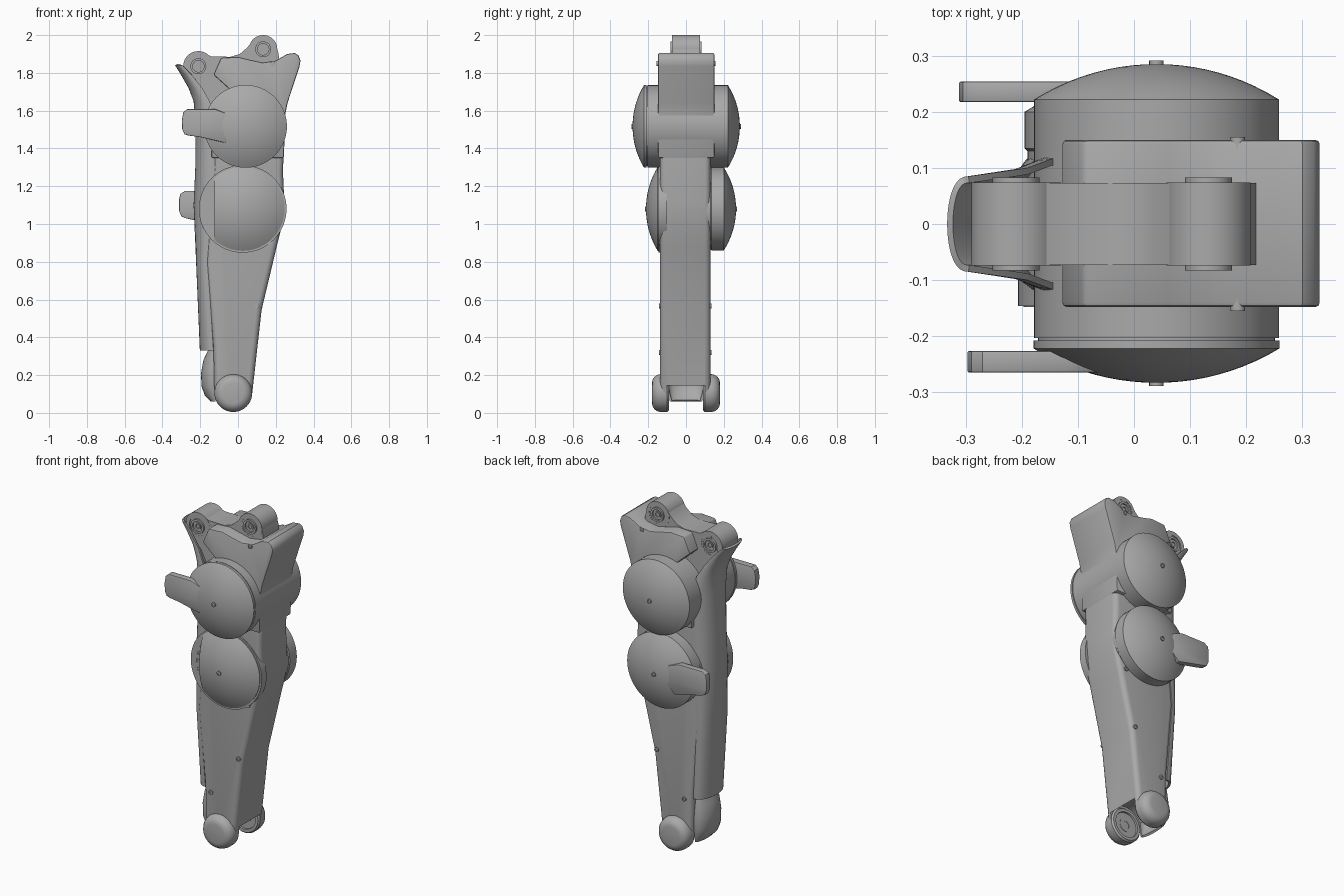
import bpy, bmesh, math
from mathutils import Vector

cube = bpy.data.objects.get("Cube")
if cube:
    bpy.data.objects.remove(cube, do_unlink=True)

grey = bpy.data.materials.new("plain grey")
grey.use_nodes = True
COLOUR = (0.4, 0.4, 0.4, 1)
grey.diffuse_color = COLOUR
grey.node_tree.nodes["Principled BSDF"].inputs["Base Color"].default_value = COLOUR


def make(name, bm):
    bmesh.ops.recalc_face_normals(bm, faces=bm.faces)
    mesh = bpy.data.meshes.new(name)
    bm.to_mesh(mesh)
    bm.free()
    mesh.materials.append(grey)
    ob = bpy.data.objects.new(name, mesh)
    bpy.context.collection.objects.link(ob)
    return ob


def finish(ob, bevel=0, segments=3, cutter=None, solidify=0):
    """Apply modifiers, then smooth while keeping sharp edges."""
    if solidify:
        m = ob.modifiers.new("thickness", "SOLIDIFY")
        m.thickness = solidify
        m.offset = -1
    if bevel:
        m = ob.modifiers.new("rounding", "BEVEL")
        m.width, m.segments = bevel, segments
        m.limit_method, m.angle_limit = "ANGLE", math.radians(50)
    if cutter:
        m = ob.modifiers.new("cut", "BOOLEAN")
        m.operation, m.object, m.solver = "DIFFERENCE", cutter, "EXACT"
    bpy.ops.object.select_all(action="DESELECT")
    ob.select_set(True)
    bpy.context.view_layer.objects.active = ob
    if ob.modifiers:
        bpy.ops.object.convert(target="MESH")
    bpy.ops.object.shade_smooth_by_angle(angle=math.radians(35))
    if cutter:
        bpy.data.objects.remove(cutter, do_unlink=True)
    return ob


def prism(name, outline, y0, y1):
    """Extrude an (x, z) outline along y."""
    bm = bmesh.new()
    face = bm.faces.new([bm.verts.new((x, y0, z)) for x, z in outline])
    ext = bmesh.ops.extrude_face_region(bm, geom=[face])
    moved = [v for v in ext["geom"] if isinstance(v, bmesh.types.BMVert)]
    bmesh.ops.translate(bm, verts=moved, vec=(0, y1 - y0, 0))
    return make(name, bm)


def lathe(name, x, z, profile, steps=64):
    """Spin an (r, y) profile about an axis along y."""
    bm = bmesh.new()
    vs = [bm.verts.new((x + r, y, z)) for r, y in profile]
    es = [bm.edges.new(pair) for pair in zip(vs, vs[1:])]
    bmesh.ops.spin(bm, geom=vs + es, cent=(x, 0, z), axis=(0, 1, 0),
                   angle=math.tau, steps=steps)
    bmesh.ops.remove_doubles(bm, verts=bm.verts, dist=1e-5)
    return make(name, bm)


def cap(r, y, h, n=10):
    """Profile of a shallow spherical cap, from its rim to its pole."""
    big = (r * r + h * h) / (2 * abs(h))
    radii = [r * (1 - i / n) for i in range(n + 1)]
    s = math.copysign(1, h)
    return [(q, y + s * (math.sqrt(big * big - q * q) - big + abs(h))) for q in radii]


def arc(cx, cz, r, a0, a1, n=12):
    angles = [math.radians(a0 + (a1 - a0) * i / n) for i in range(n + 1)]
    return [(cx + r * math.cos(a), cz + r * math.sin(a)) for a in angles]


def shell(name, rows, thickness):
    """Loft U-shaped sections given as (z, outer x, edge x, half width)."""
    bm = bmesh.new()
    n = 20
    rings = []
    for z, outer, edge, w in rows:
        ring = []
        for i in range(n + 1):
            a = math.pi * (i / n - 0.5)
            depth = (outer - edge) * math.cos(a) ** 0.8 if 0 < i < n else 0
            ring.append(bm.verts.new((edge + depth, w * math.sin(a), z)))
        rings.append(ring)
    for a, b in zip(rings, rings[1:]):
        for i in range(n):
            bm.faces.new((a[i], a[i + 1], b[i + 1], b[i]))
    ob = make(name, bm)
    # point the open sheet outwards, towards -x
    if sum(p.normal.x * p.area for p in ob.data.polygons) > 0:
        ob.data.flip_normals()
    return finish(ob, solidify=thickness)


# tapering main limb, hollowed between the two ankle prongs
FOOT = (-0.025, 0.105)
limb = prism("lower_limb", [
    (0.125, 0.545), (0.205, 0.88), (0.235, 1.0), (0.245, 1.12), (0.238, 1.28),
    (0.25, 1.6), (-0.14, 1.6), (-0.13, 1.3), (-0.17, 0.8), (-0.13, 0.35)]
    + arc(*FOOT, 0.1, 180, 350), -0.138, 0.13)
notch = lathe("ankle_notch_cutter", *FOOT,
              [(0, -0.1), (0.112, -0.1), (0.112, 0.1), (0, 0.1)])
notch.hide_render = True
finish(limb, 0.03, 4, notch)

# ankle prongs with a stepped bearing on the inner face
for side, label in ((-1, "front"), (1, "back")):
    prof = [(0, .112), (.022, .112), (.022, .098), (.04, .098), (.04, .122),
            (.07, .122), (.075, .09), (.092, .09), (.1, .1), (.1, .135),
            (.096, .152), (.086, .167), (.07, .177), (.055, .18), (0, .18)]
    finish(lathe(label + "_ankle_prong", *FOOT, [(r, side * y) for r, y in prof]))

# wide head block, with the narrow saddle bar and its two lobes
finish(prism("head_block", [
    (0.3, 1.905), (0.32, 1.893), (0.331, 1.865), (0.326, 1.835), (0.262, 1.64),
    (0.25, 1.58), (0.243, 1.35), (-0.14, 1.35), (-0.15, 1.62), (-0.03, 1.7),
    (-0.13, 1.79), (-0.09, 1.88), (0, 1.885), (0.06, 1.87), (0.13, 1.855),
    (0.2, 1.865), (0.26, 1.9)], -0.148, 0.15), 0.008, 2)
finish(prism("saddle_bar", [
    (-0.2, 1.912), (-0.14, 1.887), (-0.04, 1.885), (0.01, 1.9), (0.05, 1.935),
    (0.08, 1.975), (0.13, 1.99), (0.2, 1.955), (0.215, 1.9), (0.22, 1.85),
    (0.1, 1.65), (-0.14, 1.6), (-0.19, 1.7), (-0.27, 1.79)], -0.073, 0.073))
for label, x, z, r in (("left", 0.133, 1.925, 0.075), ("right", -0.21, 1.835, 0.08)):
    half = [(0, .072), (.012, .072), (.012, .079), (.02, .079), (.02, .074),
            (.03, .074), (.03, .083), (.042, .083), (.042, .07), (.056, .07),
            (.056, .074), (r, .074)]
    back = [(q, -y) for q, y in reversed(half)]
    finish(lathe(label + "_head_lobe", x, z, half + back))

# upper joint: drum, grooved front cover and domes
UP = (0.04, 1.517)
finish(lathe("upper_joint", *UP, cap(.218, .222, .063)[::-1] +
             [(.218, -.203), (.211, -.203), (.211, -.208), (.219, -.208)] +
             cap(.219, -.222, -.061)))

# lower joint: drum and back dome, plus a front dome trimmed flat on one side
LOW = (0.025, 1.08)
finish(lathe("lower_joint", *LOW, cap(.22, .2, .065)[::-1] +
             [(.22, .135), (.215, .13), (.215, -.1), (.232, -.1), (.232, -.146), (0, -.146)]))
dome = lathe("lower_front_dome", *LOW, [(0, -.14), (.222, -.14)] + cap(.222, -.15, -.062))
trim = prism("dome_trim_cutter", [(-0.3, 0.8), (-0.125, 0.8), (-0.125, 1.4), (-0.3, 1.4)],
             -0.3, -0.148)
trim.hide_render = True
finish(dome, cutter=trim)

# side levers on the domes
finish(prism("upper_lever", [
    (-0.27, 1.608), (-0.29, 1.59), (-0.297, 1.55), (-0.295, 1.5), (-0.283, 1.475),
    (-0.26, 1.468), (-0.2, 1.46), (-0.07, 1.43), (0.0, 1.5), (-0.05, 1.58),
    (-0.12, 1.608)], -0.265, -0.226), 0.004, 2)
finish(prism("lower_lever", [
    (-0.28, 1.175), (-0.305, 1.16), (-0.312, 1.13), (-0.312, 1.07), (-0.3, 1.04),
    (-0.275, 1.03), (-0.1, 0.99), (-0.03, 1.06), (-0.06, 1.15), (-0.13, 1.175)],
    0.217, 0.254), 0.004, 2)

# long curved cover along the right side and the small guard under it
shell("side_cover", [
    (1.84, -.333, -.295, .085), (1.79, -.302, -.245, .092), (1.72, -.262, -.19, .1),
    (1.65, -.235, -.15, .115), (1.55, -.226, -.12, .125), (1.3, -.226, -.12, .13),
    (1.1, -.235, -.13, .13), (0.8, -.222, -.16, .128), (0.33, -.202, -.13, .118)], 0.012)
shell("ankle_guard", [
    (0.34, -.155, -.12, .09), (0.28, -.183, -.125, .1), (0.21, -.196, -.125, .105),
    (0.14, -.193, -.125, .105), (0.09, -.175, -.12, .095), (0.06, -.145, -.12, .085)], 0.012)


def screw(name, x, z, y, side, r=0.013):
    """Small round screw head standing off a face along y."""
    prof = [(0, y + side * .002), (r * .5, y + side * .002), (r * .5, y + side * .006),
            (r, y + side * .006), (r, y - side * .015), (0, y - side * .015)]
    finish(lathe(name, x, z, prof, 16))


# screws on domes, limb, head and trimmed strip
screw("upper_dome_front_screw", *UP, -0.283, -1)
screw("upper_dome_back_screw", *UP, 0.285, 1)
screw("lower_dome_front_screw", *LOW, -0.212, -1)
screw("lower_dome_back_screw", *LOW, 0.265, 1)
for x, z in ((-0.08, 0.32), (0.1, 0.565), (0.165, 0.9)):
    screw("limb_front_screw", x, z, -0.138, -1)
    screw("limb_back_screw", x, z, 0.13, 1)
for side in (-1, 1):
    screw("head_screw", 0.185, 1.85, side * 0.149, side)
for a in range(150, 220, 15):
    x = LOW[0] + 0.185 * math.cos(math.radians(a))
    screw("strip_screw", x, LOW[1] + 0.185 * math.sin(math.radians(a)), -0.146, -1)
